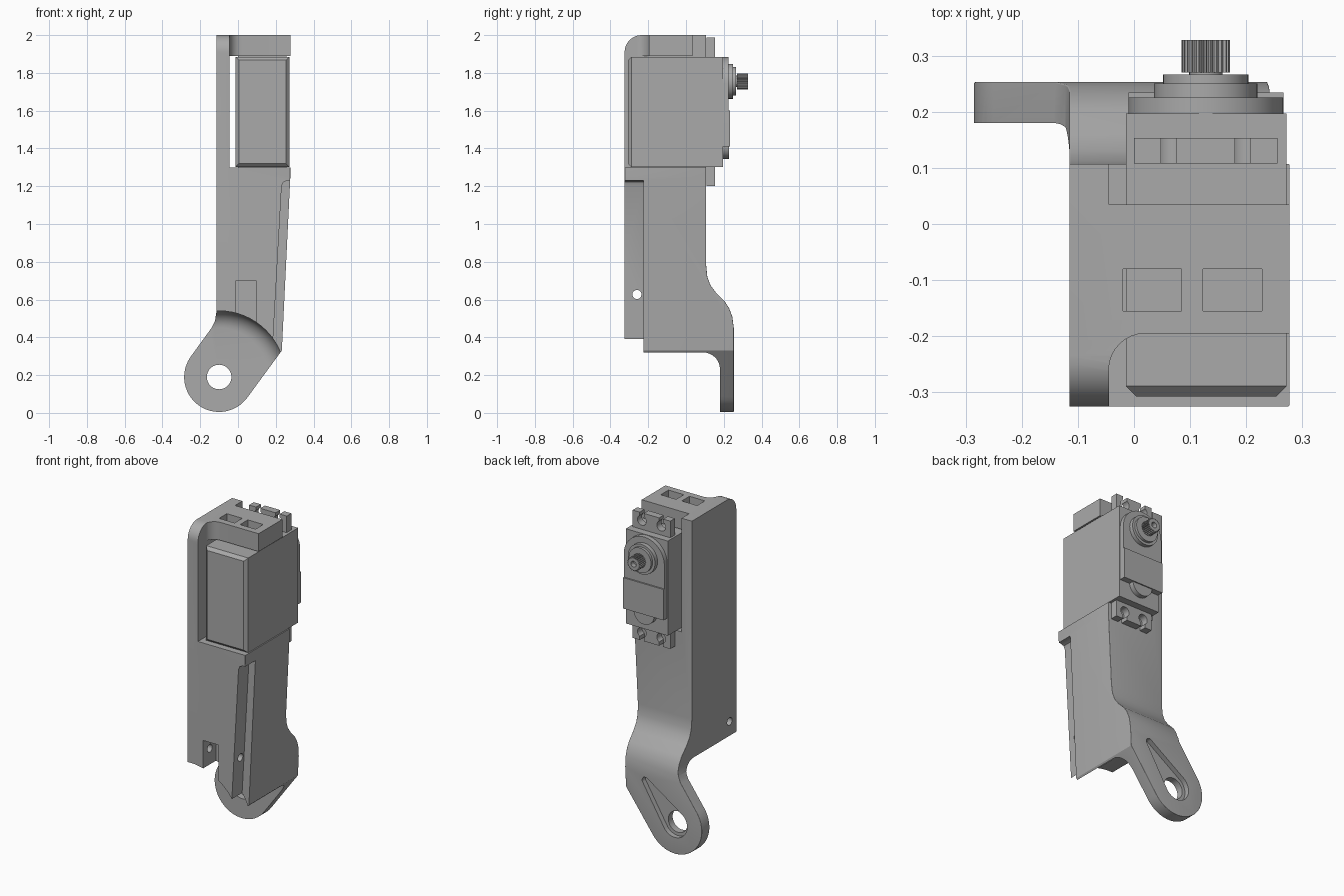
import bpy, bmesh, math
from mathutils import Vector

if "Cube" in bpy.data.objects:
    bpy.data.objects.remove(bpy.data.objects["Cube"])

grey = bpy.data.materials.new("mid grey")
grey.use_nodes = True
GREY = (0.4, 0.4, 0.4, 1)
grey.diffuse_color = GREY
grey.node_tree.nodes["Principled BSDF"].inputs["Base Color"].default_value = GREY


def place(axis, a, b, t):
    return {"x": (t, a, b), "y": (a, t, b), "z": (a, b, t)}[axis]


def finish(name, bm):
    bmesh.ops.recalc_face_normals(bm, faces=bm.faces)
    mesh = bpy.data.meshes.new(name)
    bm.to_mesh(mesh)
    bm.free()
    mesh.materials.append(grey)
    ob = bpy.data.objects.new(name, mesh)
    bpy.context.collection.objects.link(ob)
    return ob


def prism(name, pts, axis, lo, hi):
    """Flat outline extruded along an axis."""
    bm = bmesh.new()
    face = bm.faces.new([bm.verts.new(place(axis, a, b, lo)) for a, b in pts])
    new = bmesh.ops.extrude_face_region(bm, geom=[face])["geom"]
    step = Vector(place(axis, 0, 0, hi - lo))
    bmesh.ops.translate(bm, vec=step, verts=[g for g in new if isinstance(g, bmesh.types.BMVert)])
    return finish(name, bm)


def arc(cx, cy, r, start, end, n=16):
    angles = [math.radians(start + (end - start) * i / n) for i in range(n + 1)]
    return [(cx + r * math.cos(t), cy + r * math.sin(t)) for t in angles]


def disc(name, a, b, r, axis, lo, hi, n=40):
    return prism(name, arc(a, b, r, 0, 360, n)[:-1], axis, lo, hi)


def box(name, x0, x1, y0, y1, z0, z1):
    return prism(name, [(x0, y0), (x1, y0), (x1, y1), (x0, y1)], "z", z0, z1)


def combine(ob, other, op="DIFFERENCE"):
    """Apply a boolean and throw the cutter away."""
    mod = ob.modifiers.new("cut", "BOOLEAN")
    mod.operation, mod.solver, mod.object = op, "EXACT", other
    bpy.context.view_layer.objects.active = ob
    bpy.ops.object.modifier_apply(modifier=mod.name)
    bpy.data.objects.remove(other)


def round_edges(ob, rule, width, segments):
    """Bevel the sharp edges picked by a rule on their two ends."""
    bm = bmesh.new()
    bm.from_mesh(ob.data)
    bmesh.ops.remove_doubles(bm, verts=bm.verts, dist=0.0005)
    edges = [e for e in bm.edges if len(e.link_faces) == 2
             and e.calc_face_angle() > 0.7 and rule(e.verts[0].co, e.verts[1].co)]
    bmesh.ops.bevel(bm, geom=edges, offset=width, segments=segments, profile=0.5,
                    affect="EDGES", clamp_overlap=True)
    bm.to_mesh(ob.data)
    bm.free()


# Pivot of the foot
PX, PZ = -0.1, 0.19

# Bracket: front outline crossed with side profile
outline = [(0.232, 0.33), (0.277, 1.25), (0.277, 2.1), (-0.115, 2.1), (-0.115, 0.53),
           (-0.122, 0.485), (-0.14, 0.45)] + arc(PX, PZ, 0.185, 145, 325, 28)
side = [(-0.325, -0.1), (0.253, -0.1), (0.253, 0.45), (0.245, 0.51), (0.228, 0.555),
        (0.205, 0.59), (0.16, 0.635), (0.13, 0.675), (0.113, 0.72), (0.107, 0.78),
        (0.107, 2.0)] + arc(-0.235, 1.91, 0.09, 90, 180, 10)
bracket = prism("bracket", outline, "y", -0.5, 0.5)
combine(bracket, prism("side_profile", side, "x", -0.5, 0.5), "INTERSECT")
round_edges(bracket, lambda a, b: min(a.y, b.y) > 0.08 and min(a.z, b.z) < 1.95
            or max(a.y, b.y) < -0.3 and min(a.x, b.x) > 0.2, 0.032, 5)

# Clearance swept around the pivot, rounded into the foot plate
bm = bmesh.new()
sweep = [(0, -0.5), (0.35, -0.5)] + [(0.26 + dr, y) for dr, y in arc(0, 0.09, 0.09, 0, 90, 8)] + [(0, 0.18)]
verts = [bm.verts.new((PX + r, y, PZ)) for r, y in sweep]
ring = [bm.edges.new(pair) for pair in zip(verts, verts[1:])]
bmesh.ops.spin(bm, geom=verts + ring, cent=(PX, 0, PZ), axis=(0, 1, 0),
               angle=math.tau, steps=64, use_duplicate=False)
bmesh.ops.remove_doubles(bm, verts=bm.verts, dist=0.0001)
combine(bracket, finish("clearance", bm))

# Pivot hole with teardrop recess on the back of the foot
combine(bracket, disc("pivot_hole", PX, PZ, 0.065, "y", -0.4, 0.4))
tear = arc(PX, PZ, 0.085, 125, 325, 24) + arc(0.1, 0.4, 0.022, -40, 130, 10)
combine(bracket, prism("recess", tear, "y", 0.222, 0.4))

# Front slot, cross hole and slanted corner step
combine(bracket, box("slot", -0.01, 0.095, -0.5, -0.2, 0.2, 0.7))
combine(bracket, disc("cross_hole", -0.26, 0.627, 0.024, "x", -0.5, 0.5, 24))
step = [(0.175, 0.2), (0.231, 1.2), (0.24, 1.222), (0.26, 1.23), (0.4, 1.23), (0.4, 0.2)]
combine(bracket, prism("corner_step", step, "y", -0.5, -0.225))

# Motor bay and top bar
combine(bracket, box("bay", -0.045, 0.5, -0.5, 0.5, 1.3, 1.89))
front = [(-0.045, -0.5)] + arc(0.02, -0.26, 0.065, 180, 90, 8) + [(0.5, -0.195), (0.5, -0.5)]
combine(bracket, prism("bar_front", front, "z", 1.8, 2.2))
combine(bracket, box("bar_back", -0.045, 0.5, 0.035, 0.5, 1.8, 2.2))
for x in (-0.02, 0.123):
    combine(bracket, box("window", x, x + 0.105, -0.155, -0.08, 1.8, 2.2))

# Motor case with chamfered front
case = box("motor_case", -0.014, 0.272, -0.307, 0.197, 1.302, 1.885)
round_edges(case, lambda a, b: max(a.y, b.y) < -0.3, 0.018, 1)

# Gear cover, label plate and lower boss
SX, SZ = 0.128, 1.745
cover = [(-0.01, 1.41), (0.266, 1.41)] + arc(SX, SZ, 0.138, 0, 180, 28)
prism("gear_cover", cover, "y", 0.19, 0.225)
box("cover_plate", -0.01, 0.266, 0.19, 0.234, 1.41, 1.6)
prism("lower_boss", arc(SX, 1.415, 0.07, 180, 360, 20), "y", 0.19, 0.227)

# Output shaft: collars and splined tip
disc("collar_base", SX, SZ + 0.01, 0.092, "y", 0.2, 0.25)
disc("collar_top", SX, SZ + 0.01, 0.076, "y", 0.24, 0.266)
disc("shaft_neck", SX, SZ + 0.01, 0.03, "y", 0.25, 0.3, 24)
TEETH = 24
spline = []
for i in range(TEETH * 4):
    t = math.tau * i / (TEETH * 4)
    r = 0.043 if i % 4 < 2 else 0.037
    spline.append((SX + r * math.cos(t), SZ + 0.01 + r * math.sin(t)))
shaft = prism("splined_shaft", spline, "y", 0.27, 0.328)
combine(shaft, disc("screw_hole", SX, SZ + 0.01, 0.018, "y", 0.29, 0.4, 20))

# Mounting ears with open screw slots
for name, lo, hi, mid, out in (("upper_ear", 1.87, 1.987, 1.94, 2.1), ("lower_ear", 1.2, 1.32, 1.25, 1.1)):
    ear = box(name, 0.0, 0.256, 0.108, 0.153, lo, hi)
    for x in (0.062, 0.194):
        combine(ear, disc("ear_hole", x, mid, 0.03, "y", 0, 0.3, 24))
        combine(ear, box("ear_slot", x - 0.014, x + 0.014, 0, 0.3, min(mid, out), max(mid, out)))

# Smooth the curves, keep edges sharp
bpy.ops.object.select_all(action="DESELECT")
for ob in bpy.context.collection.objects:
    if ob.type == "MESH" and ob.data.materials and ob.data.materials[0] == grey:
        ob.select_set(True)
        bpy.context.view_layer.objects.active = ob
bpy.ops.object.shade_smooth_by_angle(angle=math.radians(30))
